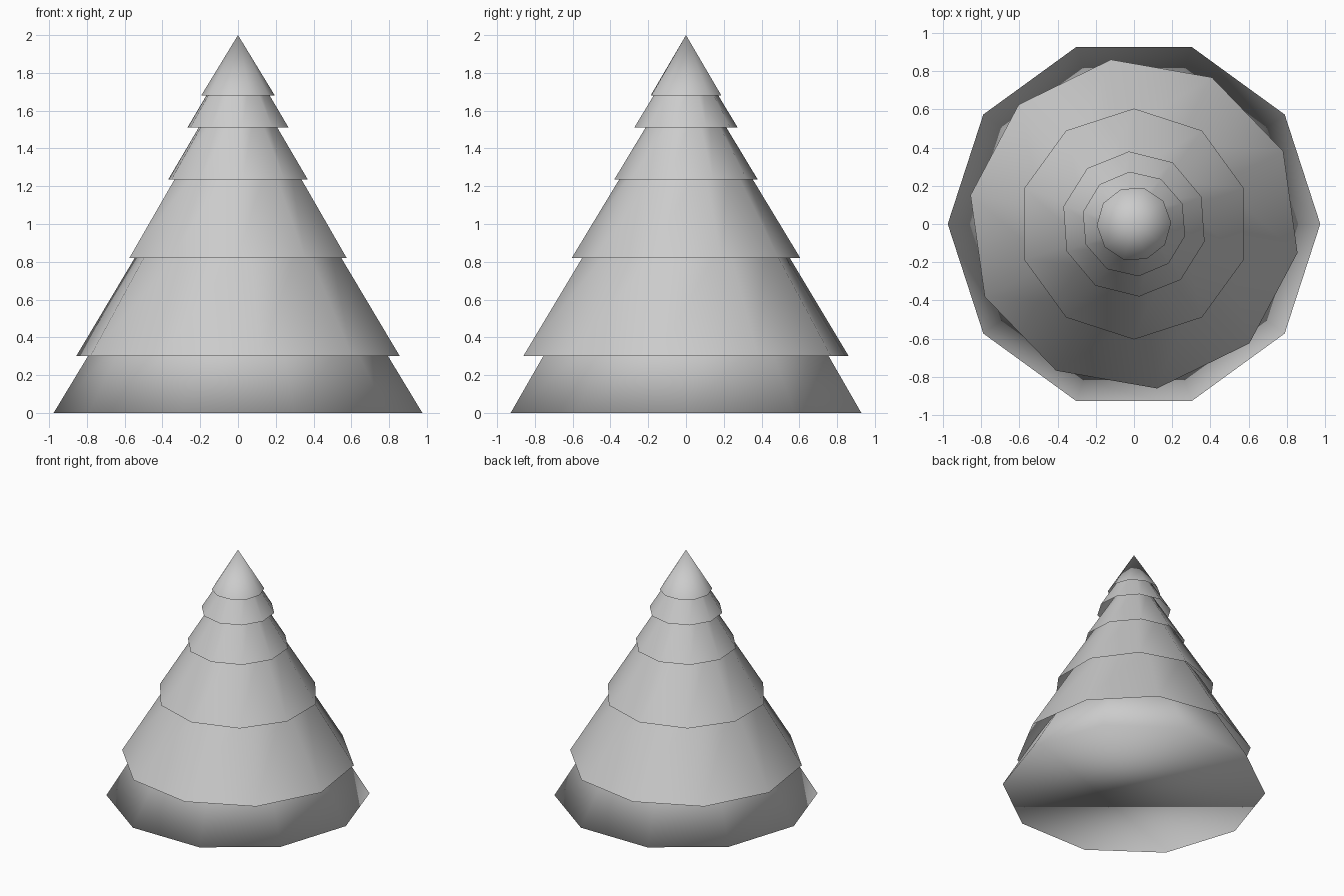
import bpy, bmesh
from math import cos, sin, radians, pi

if "Cube" in bpy.data.objects:
    bpy.data.objects.remove(bpy.data.objects["Cube"])

SIDES = 10
SLOPE = 0.605   # radius lost per unit of height
TOP = 2.0

# Tiers from the ground up: rim height, rim radius, turn in degrees
TIERS = [(0.0, 0.976, 0), (0.30, 0.87, -10), (0.82, 0.605, 18),
         (1.235, 0.381, -14), (1.51, 0.275, -13), (1.68, 0.195, 2)]


def ring(bm, radius, z, turn):
    return [bm.verts.new((radius * cos(a), radius * sin(a), z))
            for a in (radians(turn) + 2 * pi * i / SIDES for i in range(SIDES))]


def tier(name, z, radius, turn, z_top, tip=False, base=False):
    bm = bmesh.new()
    low = ring(bm, radius, z, turn)
    if tip:
        apex = bm.verts.new((0, 0, z_top))
        for i in range(SIDES):
            bm.faces.new((low[i], low[(i + 1) % SIDES], apex))
    else:
        high = ring(bm, radius - SLOPE * (z_top - z), z_top, turn)
        for i in range(SIDES):
            j = (i + 1) % SIDES
            bm.faces.new((low[i], low[j], high[j], high[i]))
    if base:
        bm.faces.new(low[::-1])
    for f in bm.faces:
        f.smooth = True
    me = bpy.data.meshes.new(name)
    bm.to_mesh(me)
    bm.free()
    bpy.context.collection.objects.link(bpy.data.objects.new(name, me))


# Open skirts of foliage, each tucked up inside the next; closed base, pointed tip
for k, (z, r, turn) in enumerate(TIERS):
    last = k == len(TIERS) - 1
    z_top = TOP if last else TIERS[k + 1][0] + 0.12
    tier("tree_tip" if last else f"foliage_tier_{k + 1}",
         z, r, turn, z_top, tip=last, base=(k == 0))
